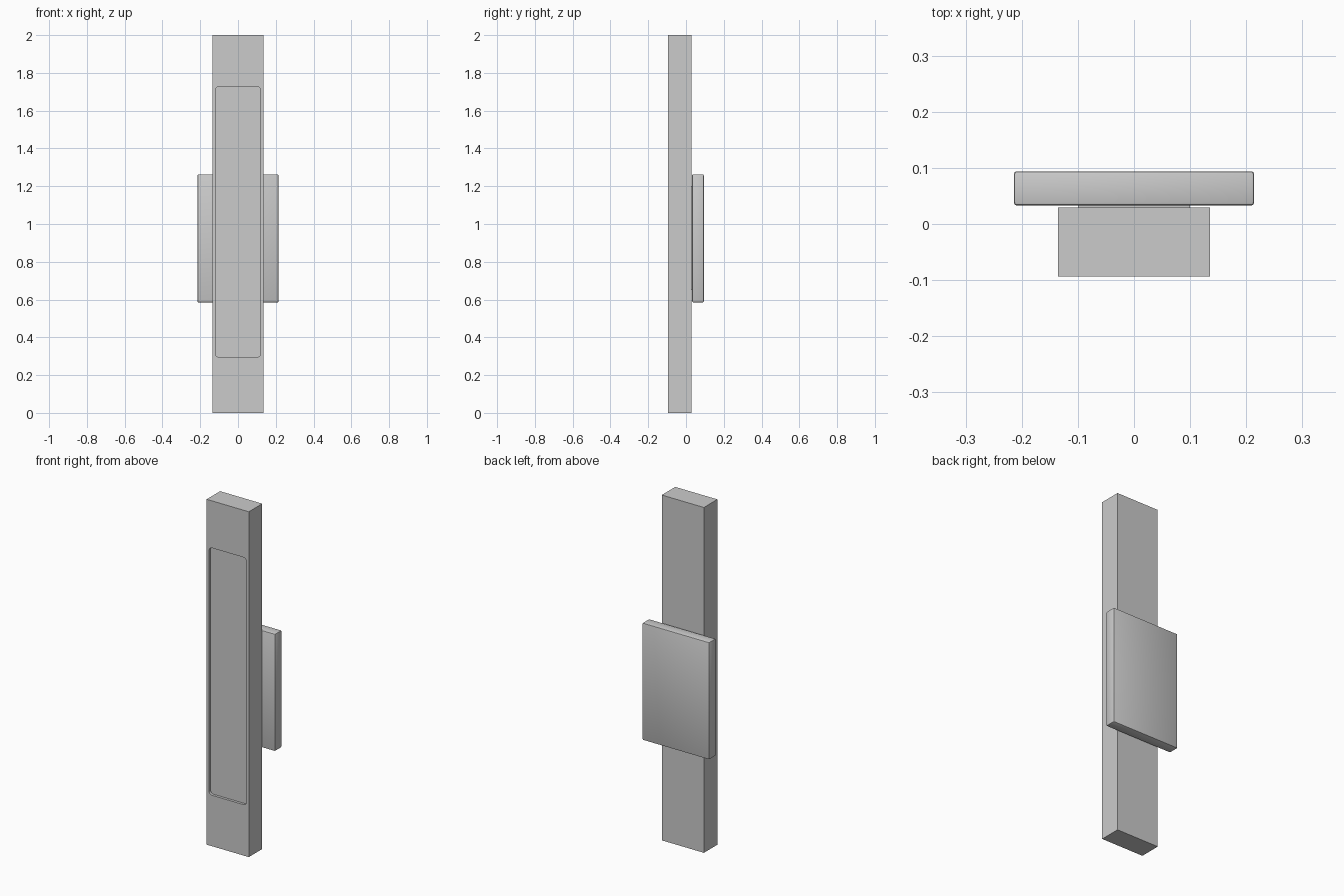
import bpy, bmesh, math
from mathutils import Vector

if "Cube" in bpy.data.objects:
    bpy.data.objects.remove(bpy.data.objects["Cube"])


def mesh_object(name, bm):
    bmesh.ops.recalc_face_normals(bm, faces=bm.faces)
    me = bpy.data.meshes.new(name)
    bm.to_mesh(me)
    bm.free()
    ob = bpy.data.objects.new(name, me)
    bpy.context.collection.objects.link(ob)
    return ob


def box(name, lo, hi, bevel=0.0):
    bm = bmesh.new()
    bmesh.ops.create_cube(bm, size=1)
    lo, hi = Vector(lo), Vector(hi)
    for v in bm.verts:
        v.co = (lo + hi) / 2 + v.co * (hi - lo)
    if bevel:
        bmesh.ops.bevel(bm, geom=bm.edges[:], offset=bevel, segments=2,
                        profile=0.5, affect='EDGES')
    return mesh_object(name, bm)


def rounded_slab(name, x0, x1, z0, z1, y0, y1, r, steps=6):
    bm = bmesh.new()
    corners = [(x1 - r, z1 - r), (x0 + r, z1 - r), (x0 + r, z0 + r), (x1 - r, z0 + r)]
    verts = []
    for i, (cx, cz) in enumerate(corners):
        for k in range(steps + 1):
            a = math.pi / 2 * (i + k / steps)
            verts.append(bm.verts.new((cx + r * math.cos(a), y0, cz + r * math.sin(a))))
    face = bm.faces.new(verts)
    ext = bmesh.ops.extrude_face_region(bm, geom=[face], use_keep_orig=True)
    for g in ext["geom"]:
        if isinstance(g, bmesh.types.BMVert):
            g.co.y = y1
    return mesh_object(name, bm)


# Tall door-pull body with a shallow rounded recess in its front
BACK = 0.029
body = box("body", (-0.135, -0.094, 0), (0.135, BACK, 2))
cutter = rounded_slab("recess_cutter", -0.12, 0.12, 0.295, 1.727, -0.15, -0.079, 0.02)
cutter.hide_render = True
mod = body.modifiers.new("recess", 'BOOLEAN')
mod.operation = 'DIFFERENCE'
mod.solver = 'EXACT'
mod.object = cutter
bpy.context.view_layer.objects.active = body
bpy.ops.object.modifier_apply(modifier=mod.name)
bpy.data.objects.remove(cutter, do_unlink=True)

# Wide rear plate with softened edges
plate = box("rear_plate", (-0.214, 0.033, 0.585), (0.214, 0.094, 1.263), 0.005)

# Hidden spacer joining the plate to the body
box("spacer", (-0.1, BACK - 0.005, 0.65), (0.1, 0.04, 1.2))

# Smooth the rounded corners, keep hard edges sharp
for ob in (body, plate):
    bpy.ops.object.select_all(action='DESELECT')
    ob.select_set(True)
    bpy.context.view_layer.objects.active = ob
    bpy.ops.object.shade_smooth_by_angle(angle=math.radians(30))
